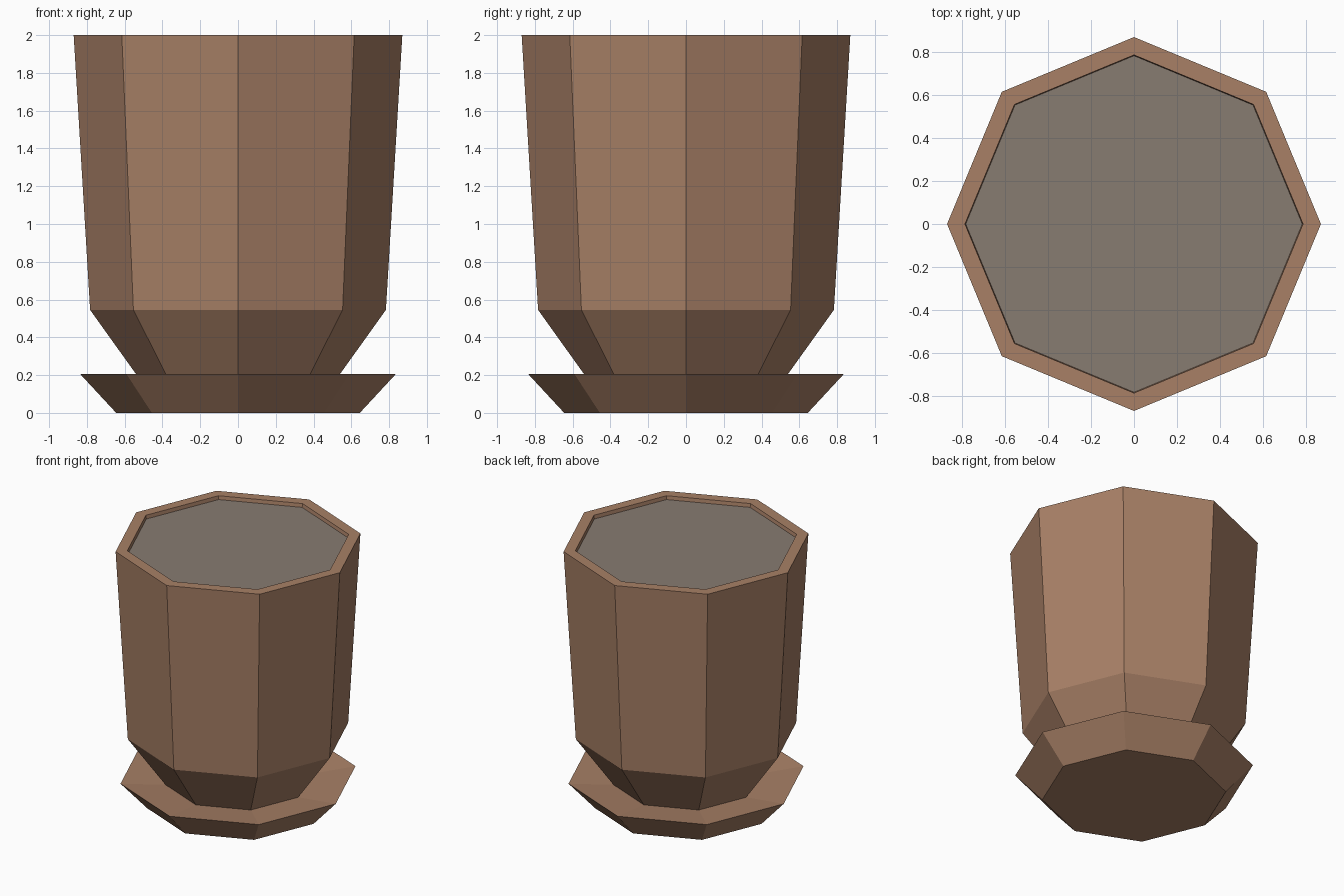
import bpy
import bmesh
import math

if "Cube" in bpy.data.objects:
    bpy.data.objects.remove(bpy.data.objects["Cube"])

SIDES = 8


def material(name, rgb):
    m = bpy.data.materials.new(name)
    m.diffuse_color = (*rgb, 1.0)
    m.use_nodes = True
    m.node_tree.nodes["Principled BSDF"].inputs["Base Color"].default_value = m.diffuse_color
    return m


def lathe(name, profile, mat, cap_start=False, cap_end=False):
    """Revolve (radius, z) points into an eight-sided flat-shaded part."""
    bm = bmesh.new()
    rings = []
    for r, z in profile:
        rings.append([bm.verts.new((r * math.cos(2 * math.pi * i / SIDES),
                                    r * math.sin(2 * math.pi * i / SIDES), z))
                      for i in range(SIDES)])
    for a, b in zip(rings, rings[1:]):
        for i in range(SIDES):
            j = (i + 1) % SIDES
            bm.faces.new((a[i], a[j], b[j], b[i]))
    if cap_start:
        bm.faces.new(rings[0][::-1])
    if cap_end:
        bm.faces.new(rings[-1])
    mesh = bpy.data.meshes.new(name)
    bm.to_mesh(mesh)
    bm.free()
    mesh.materials.append(mat)
    obj = bpy.data.objects.new(name, mesh)
    bpy.context.collection.objects.link(obj)
    return obj


clay = material("clay_brown", (0.392, 0.216, 0.133))
earth = material("grey_soil", (0.245, 0.200, 0.165))

# Saucer: flared outside, shallow sloping dish inside
lathe("saucer", [(0.645, 0.0), (0.835, 0.205), (0.49, 0.168)], clay,
      cap_start=True, cap_end=True)

# Pot: tapered foot, tall flared wall, flat rim and short inner lip
lathe("pot", [(0.513, 0.168), (0.783, 0.545), (0.87, 2.0),
              (0.787, 2.0), (0.783, 1.972)], clay, cap_start=True)

# Soil filling the pot just under the rim
lathe("soil", [(0.783, 1.972)], earth, cap_end=True)
